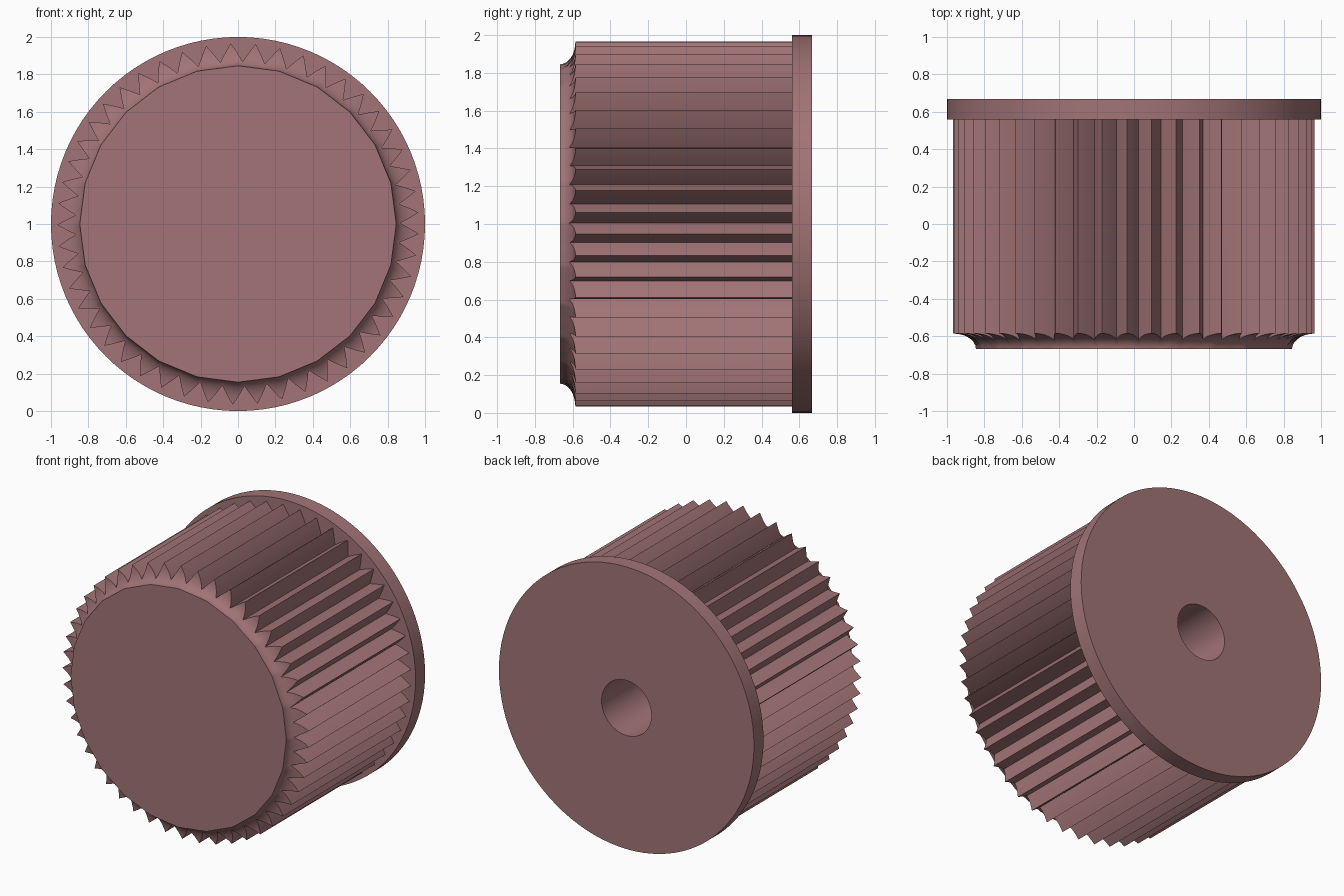
import bpy, bmesh
from math import sin, cos, pi, radians, asin

if "Cube" in bpy.data.objects:
    bpy.data.objects.remove(bpy.data.objects["Cube"])

CZ = 1.0                         # height of the knob axis (runs along y)
TEETH, STEPS = 49, 8             # knurl teeth and columns per tooth
R_TIP, R_VALLEY, R_CAP = 0.967, 0.868, 0.846
Y_FRONT, Y_COVE, Y_BACK, Y_END = -0.667, -0.585, 0.565, 0.667

mat = bpy.data.materials.new("dusty rose plastic")
mat.diffuse_color = (0.36, 0.175, 0.182, 1)
mat.use_nodes = True
mat.node_tree.nodes["Principled BSDF"].inputs["Base Color"].default_value = mat.diffuse_color


def point(r, a, y):
    return (r * cos(a), y, CZ + r * sin(a))


def finish(bm, name, angle):
    bmesh.ops.recalc_face_normals(bm, faces=bm.faces)
    mesh = bpy.data.meshes.new(name)
    bm.to_mesh(mesh)
    bm.free()
    ob = bpy.data.objects.new(name, mesh)
    mesh.materials.append(mat)
    bpy.context.collection.objects.link(ob)
    bpy.ops.object.select_all(action='DESELECT')
    ob.select_set(True)
    bpy.context.view_layer.objects.active = ob
    bpy.ops.object.shade_smooth_by_angle(angle=radians(angle))
    return ob


def bridge(bm, columns):
    for i, col in enumerate(columns):
        nxt = columns[(i + 1) % len(columns)]
        for j in range(len(col) - 1):
            bm.faces.new((col[j], nxt[j], nxt[j + 1], col[j + 1]))


# Knurled body: each column runs from the back edge, over the front cove, to the cap
bm = bmesh.new()
columns = []
COVE = 7
sector = pi / 12                 # the cap is a 24-sided polygon
for i in range(TEETH * STEPS):
    u = radians(0.3) + 2 * pi * i / (TEETH * STEPS)
    a = u - radians(2.1) * sin(2 * u)            # slightly uneven tooth spacing
    k = abs((i % STEPS) / STEPS * 2 - 1)         # 1 = valley, 0 = tip
    k = 1 - k
    r = R_VALLEY + (R_TIP - R_VALLEY) * k
    r_cap = R_CAP * cos(sector / 2) / cos(a % sector - sector / 2)
    depth = R_TIP - r_cap
    t0 = asin((R_TIP - r) / depth)
    col = [bm.verts.new(point(r, a, Y_BACK))]
    for j in range(COVE + 1):
        t = t0 + (pi / 2 - t0) * j / COVE
        col.append(bm.verts.new(point(R_TIP - depth * sin(t), a,
                                      Y_FRONT + (Y_COVE - Y_FRONT) * cos(t))))
    columns.append(col)
bridge(bm, columns)
bm.faces.new([c[-1] for c in columns])           # flat front cap
finish(bm, "knurled_body", 25)

# Back flange with the blind shaft hole
bm = bmesh.new()
profile = [(0.195, -0.35), (0.195, Y_END), (1.0, Y_END), (1.0, 0.56), (0.8, 0.56)]
N = 96
columns = [[bm.verts.new(point(r, 2 * pi * i / N, y)) for r, y in profile]
           for i in range(N)]
bridge(bm, columns)
bm.faces.new([c[0] for c in columns])            # hole floor
finish(bm, "flange_and_shaft_hole", 30)
